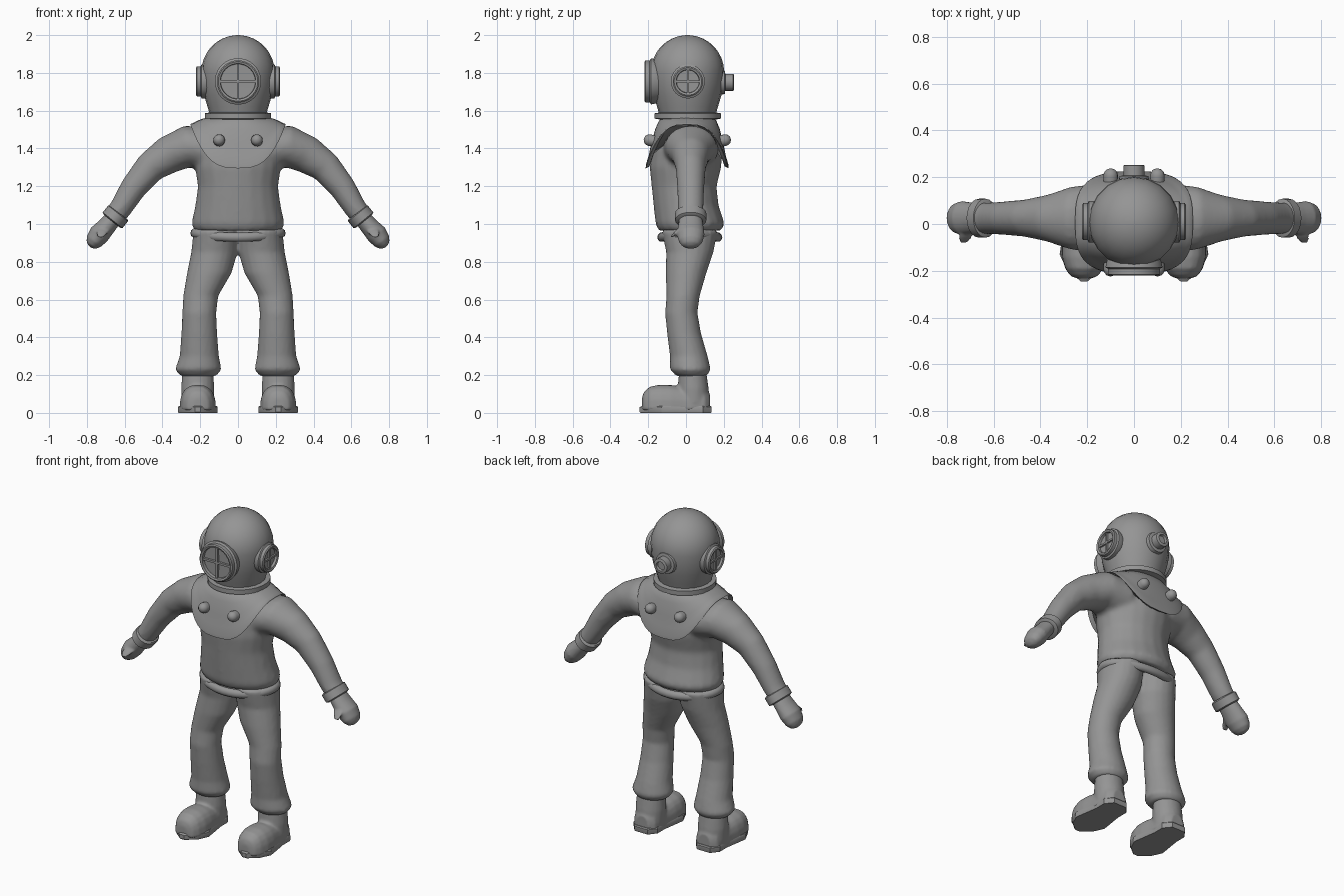
import bpy, bmesh, math
from mathutils import Vector

cube = bpy.data.objects.get("Cube")
if cube:
    bpy.data.objects.remove(cube)

grey = bpy.data.materials.new("plain_grey")
grey.use_nodes = True
grey.diffuse_color = (0.3, 0.3, 0.3, 1)
grey.node_tree.nodes["Principled BSDF"].inputs["Base Color"].default_value = grey.diffuse_color


def finish(name, bm, angle=40):
    bmesh.ops.recalc_face_normals(bm, faces=bm.faces)
    mesh = bpy.data.meshes.new(name)
    bm.to_mesh(mesh)
    bm.free()
    mesh.materials.append(grey)
    ob = bpy.data.objects.new(name, mesh)
    bpy.context.collection.objects.link(ob)
    bpy.ops.object.select_all(action='DESELECT')
    ob.select_set(True)
    bpy.context.view_layer.objects.active = ob
    bpy.ops.object.shade_smooth_by_angle(angle=math.radians(angle))
    return ob


def spow(value, power):
    return math.copysign(abs(value) ** power, value)


def skin(bm, rows, loop=False):
    """Bridge rows of points, capping both ends unless the rows form a loop."""
    rows = [[bm.verts.new(p) for p in row] for row in rows]
    n = len(rows[0])
    pairs = list(zip(rows, rows[1:])) + ([(rows[-1], rows[0])] if loop else [])
    for a, b in pairs:
        for i in range(n):
            j = (i + 1) % n
            bm.faces.new((a[i], a[j], b[j], b[i]))
    if not loop:
        bm.faces.new(rows[0])
        bm.faces.new(rows[-1])


def ring(c, u, v, n=20, power=1):
    c, u, v = Vector(c), Vector(u), Vector(v)
    angles = [2 * math.pi * i / n for i in range(n)]
    return [c + u * spow(math.cos(a), power) + v * spow(math.sin(a), power) for a in angles]


def upright(rings, cx=0):
    """Horizontal ellipses from (z, x, x radius, y, y radius)."""
    return [ring((x + cx, y, z), (rx, 0, 0), (0, ry, 0)) for z, x, rx, y, ry in rings]


def limb(s, points, y=0.025):
    """Ellipses square to a path in the xz plane from (x, z, radius, y radius)."""
    rows = []
    for i, (x, z, r, ry) in enumerate(points):
        a, b = points[max(i - 1, 0)], points[min(i + 1, len(points) - 1)]
        d = Vector((b[0] - a[0], 0, b[1] - a[1])).normalized()
        rows.append(ring((s * x, y, z), (-s * d.z * r, 0, d.x * r), (0, ry, 0)))
    return rows


def lathe(name, profile, origin, axis, n=28):
    """Turn (radius, height) pairs about an axis."""
    axis = Vector(axis).normalized()
    u = axis.orthogonal().normalized()
    v = axis.cross(u)
    bm = bmesh.new()
    skin(bm, [ring(Vector(origin) + axis * h, u * r, v * r, n) for r, h in profile])
    return finish(name, bm, 35)


def box(name, centre, size):
    bm = bmesh.new()
    bmesh.ops.create_cube(bm, size=1)
    for v in bm.verts:
        v.co = Vector(centre) + v.co * Vector(size)
    return finish(name, bm)


def blend(ob, voxel, rounds):
    """Merge overlapping volumes into one soft skin."""
    m = ob.modifiers.new("merge", 'REMESH')
    m.mode, m.voxel_size, m.use_smooth_shade = 'VOXEL', voxel, True
    m = ob.modifiers.new("soften", 'SMOOTH')
    m.factor, m.iterations = 0.5, rounds


# Shirt: torso and both sleeves
bm = bmesh.new()
skin(bm, upright([(0.965, 0, 0.23, 0.02, 0.165), (1.0, 0, 0.248, 0.022, 0.183),
                  (1.1, 0, 0.226, 0, 0.172), (1.2, 0, 0.213, -0.01, 0.172),
                  (1.3, 0, 0.228, -0.003, 0.19), (1.4, 0, 0.225, 0.005, 0.188),
                  (1.48, 0, 0.2, 0.005, 0.15), (1.54, 0, 0.14, 0.01, 0.11)]))
for s in (-1, 1):
    skin(bm, limb(s, [(0.14, 1.395, 0.115, 0.15), (0.27, 1.41, 0.112, 0.135),
                      (0.37, 1.365, 0.1, 0.1), (0.465, 1.3, 0.083, 0.08),
                      (0.555, 1.19, 0.07, 0.072), (0.62, 1.085, 0.06, 0.068),
                      (0.67, 1.02, 0.055, 0.066)]))
blend(finish("shirt", bm), 0.014, 5)

# Trousers: two legs merged at the hips
bm = bmesh.new()
for s in (-1, 1):
    skin(bm, upright([(z, s * x, rx, y, ry) for z, x, rx, y, ry in
                      [(0.97, 0.115, 0.12, 0.02, 0.15), (0.85, 0.125, 0.123, 0.02, 0.125),
                       (0.74, 0.152, 0.118, 0, 0.108), (0.62, 0.197, 0.093, -0.015, 0.088),
                       (0.53, 0.205, 0.09, -0.025, 0.086), (0.42, 0.205, 0.095, -0.01, 0.09),
                       (0.3, 0.205, 0.104, 0.015, 0.1), (0.23, 0.21, 0.123, 0.023, 0.108),
                       (0.195, 0.21, 0.095, 0.03, 0.082)]]))
blend(finish("trousers", bm), 0.012, 3)

# Belt: a tube that dips at front and back
bm = bmesh.new()
rows = []
for i in range(36):
    a = 2 * math.pi * i / 36
    out = Vector((math.cos(a), math.sin(a), 0))
    c = Vector((0.23 * out.x, 0.02 + 0.15 * out.y, 0.952 - 0.022 * out.y ** 2))
    rows.append(ring(c, out * 0.022, (0, 0, 0.025), 10))
skin(bm, rows, loop=True)
finish("belt", bm)

# Shoulder plate: squarish shell with a drooping border and a thin rim
bm = bmesh.new()
rows = []
for t, grow in ((0, 1), (0.25, 1), (0.5, 1), (0.75, 1), (0.9, 1), (1, 1.03), (1.04, 1.02), (1.02, 0.93)):
    row = []
    for i in range(48):
        a = 2 * math.pi * i / 48
        c, d = math.cos(a), math.sin(a)
        neck = Vector((0.14 * c, 0.01 + 0.13 * d, 1.565))
        edge = Vector((0.243 * spow(c, 0.67), 0.006 + 0.212 * spow(d, 0.67), 1.53 - 0.215 * d * d))
        p = neck.lerp(edge, t)
        p.z = neck.z + (edge.z - neck.z) * t * t
        row.append((p.x * grow, p.y * grow, p.z))
    rows.append(row)
skin(bm, rows)
bm.faces.ensure_lookup_table()
finish("shoulder_plate", bm)

# Helmet: round crown, fuller below
bm = bmesh.new()
profile = [(1.575, 0.148), (1.62, 0.161), (1.68, 0.179), (1.74, 0.19)]
for i in range(9):
    a = math.radians(i * 10.8)
    profile.append((1.805 + 0.195 * math.sin(a), 0.194 * math.cos(a)))
skin(bm, upright([(z, 0, r, 0.008, r) for z, r in profile]))
finish("helmet", bm)
lathe("neck_ring", [(0.13, 1.55), (0.177, 1.558), (0.177, 1.586), (0.14, 1.592)], (0, 0.01, 0), (0, 0, 1))

# Front window with crossed bars
lathe("front_window", [(0.09, 0.1), (0.115, 0.15), (0.123, 0.185), (0.112, 0.192), (0.112, 0.215),
                       (0.105, 0.22), (0.094, 0.216), (0.092, 0.198), (0.01, 0.197)],
      (0, 0, 1.755), (0, -1, 0))
box("front_bar_upright", (0, -0.203, 1.755), (0.013, 0.016, 0.19))
box("front_bar_level", (0, -0.203, 1.755), (0.19, 0.016, 0.013))

# Side windows with crossed bars
for s, side in ((-1, "right"), (1, "left")):
    lathe(side + "_window", [(0.07, 0.12), (0.09, 0.165), (0.09, 0.193), (0.08, 0.198), (0.08, 0.217),
                             (0.073, 0.222), (0.062, 0.218), (0.06, 0.204), (0.01, 0.203)],
          (0, 0.01, 1.755), (s, 0, 0))
    box(side + "_bar_upright", (s * 0.207, 0.01, 1.755), (0.014, 0.011, 0.124))
    box(side + "_bar_level", (s * 0.207, 0.01, 1.755), (0.014, 0.124, 0.011))

# Exhaust valve at the back
lathe("back_valve", [(0.07, 0.16), (0.062, 0.205), (0.045, 0.208), (0.045, 0.25), (0.04, 0.253),
                     (0.028, 0.253), (0.025, 0.238), (0.005, 0.238)], (0, 0, 1.75), (0, 1, 0), 18)

# Plate bolts, front and back
for s in (-1, 1):
    for name, y, d in (("front_bolt", -0.172, -1), ("back_bolt", 0.186, 1)):
        lathe(name, [(0.03, -0.02), (0.031, 0.024), (0.027, 0.037), (0.018, 0.047), (0.005, 0.052)],
              (s * 0.1, y, 1.44), (0, d, 0.2), 14)

for s, side in ((-1, "right"), (1, "left")):
    # Cuff
    bm = bmesh.new()
    skin(bm, limb(s, [(0.632, 1.06, 0.06, 0.074), (0.635, 1.056, 0.067, 0.083),
                      (0.664, 1.02, 0.067, 0.083), (0.668, 1.015, 0.055, 0.07)]))
    finish(side + "_cuff", bm)

    # Mitten with a thumb reaching forward
    bm = bmesh.new()
    skin(bm, limb(s, [(0.655, 1.035, 0.045, 0.06), (0.7, 0.983, 0.05, 0.068), (0.735, 0.945, 0.056, 0.073),
                      (0.762, 0.908, 0.047, 0.063), (0.777, 0.888, 0.032, 0.045), (0.784, 0.88, 0.012, 0.015)]))
    thumb = [(0.7, 0.0, 0.985, 0.03), (0.715, -0.04, 0.965, 0.03), (0.727, -0.068, 0.945, 0.024),
             (0.731, -0.08, 0.935, 0.01)]
    skin(bm, [ring((s * x, y, z), (r, 0, 0), (0, r * 0.6, r * 0.9)) for x, y, z, r in thumb])
    blend(finish(side + "_mitten", bm), 0.007, 3)

    # Boot: ankle, rounded toe and flat sole
    bm = bmesh.new()
    skin(bm, upright([(0.05, 0, 0.085, 0.04, 0.085), (0.13, 0, 0.088, 0.038, 0.082),
                      (0.22, 0, 0.082, 0.035, 0.072)], s * 0.213))
    foot = [(-0.233, 0.03, 0.06), (-0.222, 0.06, 0.09), (-0.19, 0.082, 0.118), (-0.14, 0.096, 0.127),
            (-0.08, 0.096, 0.126), (-0.02, 0.088, 0.117), (0.04, 0.084, 0.12),
            (0.1, 0.075, 0.11), (0.126, 0.045, 0.08)]
    rows = [ring((s * 0.213, y, 0.022), (w, 0, 0), (0, 0, h), power=0.8) for y, w, h in foot]
    skin(bm, [[(p.x, p.y, max(p.z, 0.015)) for p in row] for row in rows])
    blend(finish(side + "_boot", bm), 0.009, 3)

    outline = [(-0.245, 0.015), (-0.195, 0.075), (-0.13, 0.105), (-0.05, 0.093),
               (0.02, 0.082), (0.09, 0.082), (0.136, 0.045)]
    edge = [(w, y) for y, w in outline] + [(-w, y) for y, w in reversed(outline)]
    bm = bmesh.new()
    skin(bm, [[(s * 0.213 + x * k, y * k, z) for x, y in edge]
              for z, k in ((0, 0.98), (0.006, 1), (0.03, 1), (0.036, 0.96))])
    finish(side + "_sole", bm, 30)
